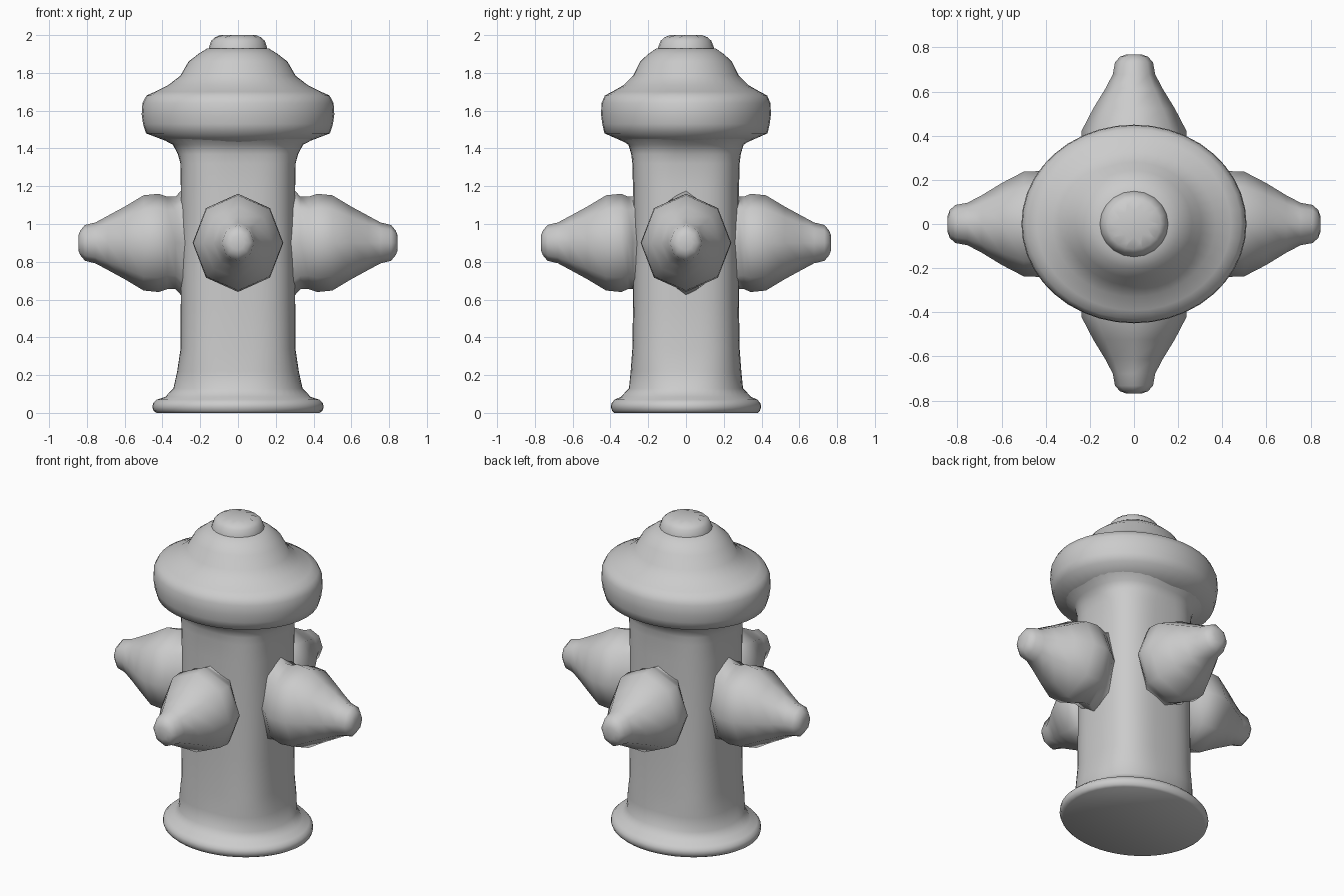
import bpy, bmesh
from math import sin, cos, pi, radians, copysign

if "Cube" in bpy.data.objects:
    bpy.data.objects.remove(bpy.data.objects["Cube"])

# One plain cast-metal colour
GREY = (0.6, 0.6, 0.6, 1)
metal = bpy.data.materials.new("cast_grey")
metal.use_nodes = True
metal.diffuse_color = GREY
metal.node_tree.nodes["Principled BSDF"].inputs["Base Color"].default_value = GREY


def bulge(v, n):
    """Superellipse coordinate: n = 2 is round, larger n is squarer."""
    return copysign(abs(v) ** (2 / n), v)


def loft(name, rings, sides, place, flute=0.0):
    """Skin rings (distance, half width, half depth, squareness)."""
    bm = bmesh.new()
    loops = []
    for i, (d, a, b, *square) in enumerate(rings):
        n = square[0] if square else 2
        loop = []
        for k in range(sides):
            t = 2 * pi * k / sides
            # Fluting only alternates the last ring
            f = 1 + flute * (-1) ** k if i == len(rings) - 1 else 1
            loop.append(bm.verts.new(place(a * f * bulge(cos(t), n),
                                           b * f * bulge(sin(t), n), d)))
        loops.append(loop)
    for lo, hi in zip(loops, loops[1:]):
        for k in range(sides):
            m = (k + 1) % sides
            bm.faces.new((lo[k], lo[m], hi[m], hi[k]))
    bm.faces.new(loops[0][::-1])
    bm.faces.new(loops[-1])
    bmesh.ops.recalc_face_normals(bm, faces=bm.faces)
    mesh = bpy.data.meshes.new(name)
    bm.to_mesh(mesh)
    bm.free()
    mesh.materials.append(metal)
    ob = bpy.data.objects.new(name, mesh)
    bpy.context.collection.objects.link(ob)
    bpy.ops.object.select_all(action='DESELECT')
    ob.select_set(True)
    bpy.context.view_layer.objects.active = ob
    bpy.ops.object.shade_smooth_by_angle(angle=radians(60))


def upright(x, y, d):
    return (x, y, d)


# Round foot flange rising into a squarish barrel with a round shoulder
loft("barrel_and_foot",
     [(0, .43, .38), (.01, .447, .39), (.03, .453, .398), (.05, .45, .395),
      (.07, .43, .378), (.085, .385, .345), (.13, .342, .302, 2.3),
      (.22, .322, .293, 2.7), (.34, .304, .284, 2.9), (.60, .303, .28, 2.9),
      (.90, .303, .28, 2.9), (1.2, .303, .281, 2.9), (1.32, .305, .284, 2.9),
      (1.37, .318, .29, 2.6), (1.42, .345, .305, 2.3), (1.485, .47, .41)], 48, upright)

# Domed bonnet with a thick rounded rim
loft("bonnet", [(1.42, .33, .295), (1.48, .487, .432), (1.53, .503, .443), (1.58, .51, .45),
                (1.64, .506, .447), (1.68, .485, .43), (1.70, .44, .392),
                (1.735, .37, .33), (1.785, .305, .28), (1.86, .262, .243),
                (1.90, .21, .20), (1.93, .162, .156)], 40, upright)

# Operating knob with shallow flutes on top
loft("top_knob", [(1.91, .158, .152), (1.935, .154, .148), (1.97, .142, .134),
                  (1.988, .122, .115), (2.0, .08, .075)], 20, upright, flute=.2)

# Octagonal nozzles: (distance from centre, half width, half height)
NOZZLE = [(.12, .12, .30), (.285, .16, .295), (.33, .20, .245), (.375, .228, .245),
          (.42, .24, .26), (.50, .237, .252), (.60, .185, .192), (.69, .13, .143),
          (.755, .096, .108), (.81, .086, .095), (.835, .063, .065), (.845, .035, .04)]
AXES = {"left_nozzle": (1, 0), "right_nozzle": (-1, 0),
        "front_nozzle": (0, -1), "back_nozzle": (0, 1)}
for name, (ux, uy) in AXES.items():
    # Front and back nozzles sit closer to the centre
    shift = .077 * abs(uy)

    def outward(w, h, d):
        # The neck stays at the barrel wall, which is slightly nearer front and back
        r = d - shift * min(1, max(.3, (d - .2) / .2))
        return (ux * r - uy * w, uy * r + ux * w, .90 + h)

    loft(name, NOZZLE, 8, outward)
